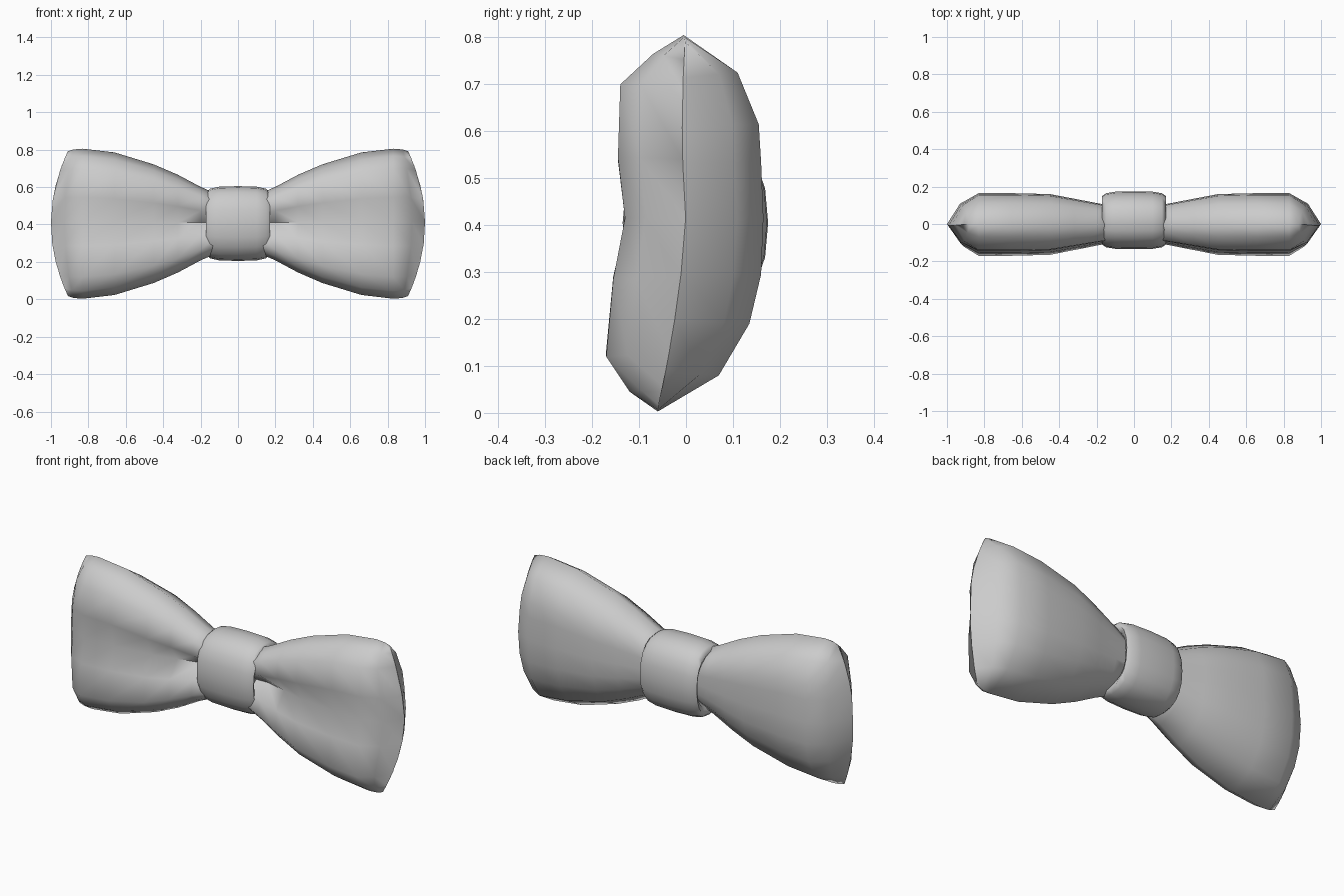
import bpy, bmesh, math

cube = bpy.data.objects.get("Cube")
if cube:
    bpy.data.objects.remove(cube, do_unlink=True)

grey = bpy.data.materials.new("grey cloth")
grey.use_nodes = True
colour = (0.6, 0.6, 0.6, 1)
grey.diffuse_color = colour
grey.node_tree.nodes["Principled BSDF"].inputs["Base Color"].default_value = colour

MID = 0.405  # height of the bow's centre line


def loft(name, rings):
    """Skin closed rings of points, cap both ends and smooth the result."""
    bm = bmesh.new()
    loops = [[bm.verts.new(p) for p in ring] for ring in rings]
    n = len(loops[0])
    for a, b in zip(loops, loops[1:]):
        for i in range(n):
            j = (i + 1) % n
            bm.faces.new((a[i], a[j], b[j], b[i]))
    bm.faces.new(loops[0])
    bm.faces.new(loops[-1])
    bmesh.ops.remove_doubles(bm, verts=bm.verts, dist=0.0005)
    bmesh.ops.recalc_face_normals(bm, faces=bm.faces)
    mesh = bpy.data.meshes.new(name)
    bm.to_mesh(mesh)
    bm.free()
    obj = bpy.data.objects.new(name, mesh)
    bpy.context.collection.objects.link(obj)
    mesh.materials.append(grey)
    bpy.ops.object.select_all(action='DESELECT')
    obj.select_set(True)
    bpy.context.view_layer.objects.active = obj
    bpy.ops.object.shade_smooth_by_angle(angle=math.radians(75))
    return obj


# Wing cross-section (y, z): over the front, under, and up the back
front = [(-0.005, 0.4), (-0.07, 0.36), (-0.14, 0.295), (-0.145, 0.14),
         (-0.13, 0.01), (-0.155, -0.12), (-0.17, -0.285), (-0.12, -0.36)]
back = [(-0.06, -0.402), (0.07, -0.325), (0.135, -0.215), (0.16, -0.11),
        (0.165, 0.01), (0.16, 0.13), (0.155, 0.21), (0.11, 0.32)]
section = front + back
GROOVE = 4  # index of the pleat point

# Stations: x, depth scale, height scale, pleat depth
stations = [(0.08, 0.55, 0.36, 0.04), (0.2, 0.68, 0.49, 0.06),
            (0.32, 0.82, 0.65, 0.045), (0.45, 0.97, 0.79, 0.03),
            (0.66, 1.0, 0.95, 0.01), (0.83, 1.0, 1.0, 0.0)]


def wing(name, side):
    rings = []
    for x, depth, height, pleat in stations:
        rings.append([(side * x, y * depth + (pleat if i == GROOVE else 0),
                       MID + z * height) for i, (y, z) in enumerate(section)])
    # Rounded outer end, closing to a bowed upright ridge
    for x, bow, depth, height in ((0.93, 0.05, 0.66, 0.99), (1.0, 0.09, 0.0, 0.965)):
        ring = []
        for y, z in section:
            lean = -0.03 + 0.07 * z
            ring.append((side * (x - bow * (z / 0.4) ** 2),
                         lean * abs(z) / 0.4 * (1 - depth) + y * depth,
                         MID + z * height))
        rings.append(ring)
    return loft(name, rings)


wing("left_wing", 1)
wing("right_wing", -1)

# Knot: a rounded band wrapped round the middle
band = [(0.13, 0.6), (0.158, 0.7), (0.17, 0.84), (0.15, 0.93), (0.1, 0.985)]
profile = [(-x, s) for x, s in band] + [(0, 1.0)] + [(x, s) for x, s in reversed(band)]


def soft(v):
    return math.copysign(abs(v) ** 0.85, v)


knot_rings = []
for x, s in profile:
    knot_rings.append([(x, 0.02 + 0.155 * s * soft(math.cos(a)),
                        MID + 0.2 * s * soft(math.sin(a)))
                       for a in (math.tau * k / 20 for k in range(20))])
loft("knot", knot_rings)
